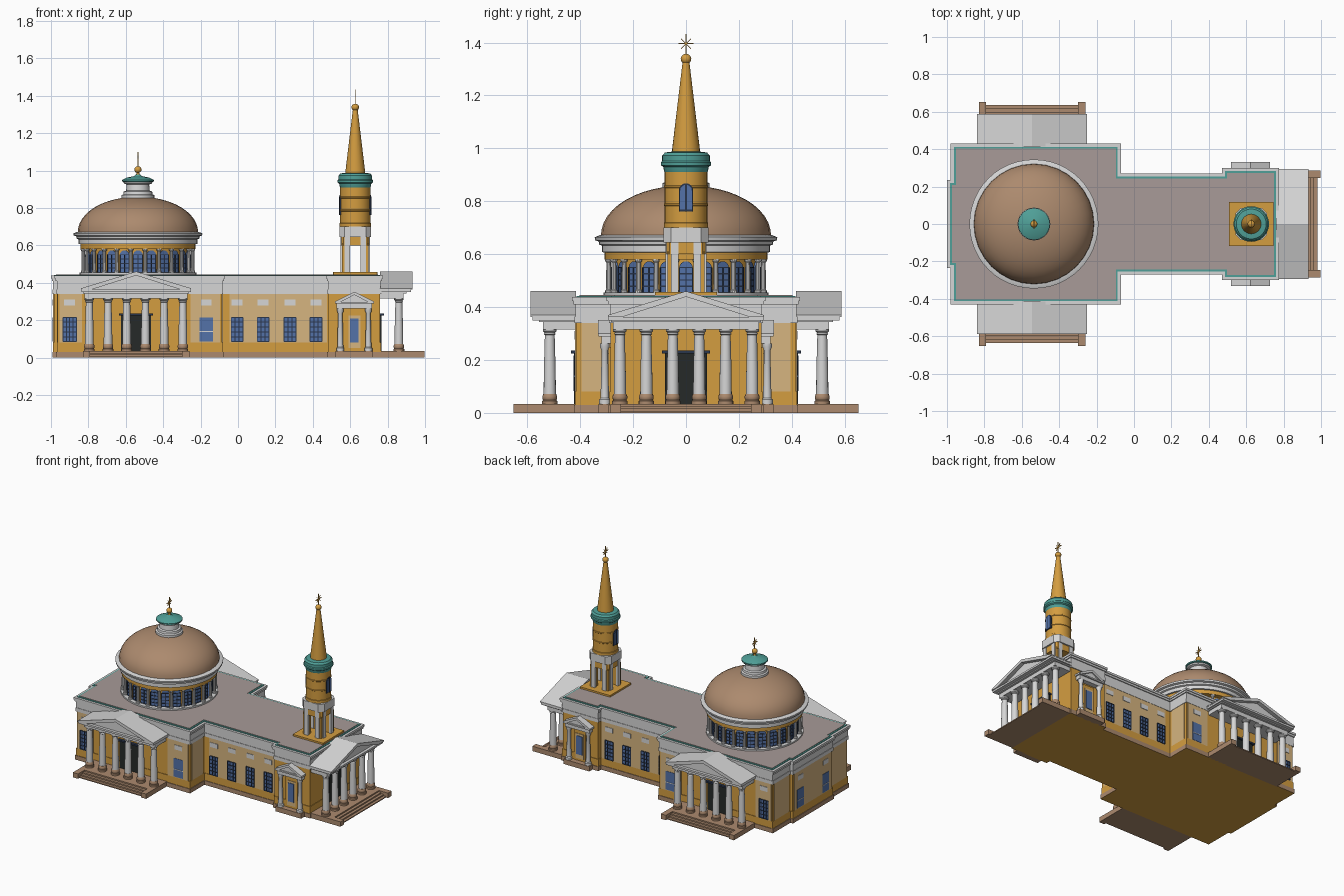
import bpy, bmesh, math
from mathutils import Matrix
from math import pi, sin, cos

if "Cube" in bpy.data.objects:
    bpy.data.objects.remove(bpy.data.objects["Cube"])

# ---------- colours ----------
def lin(c):
    c /= 255
    return c / 12.92 if c <= 0.04045 else ((c + 0.055) / 1.055) ** 2.4

M = {}
for n, rgb in dict(gold=(212, 157, 64), tan=(214, 181, 128), pale_grey=(214, 214, 214),
                   brown=(172, 138, 110), roof_grey=(168, 155, 152), teal=(80, 160, 152),
                   blue=(84, 114, 168), dark_frame=(42, 54, 76), black=(38, 42, 40)).items():
    M[n] = bpy.data.materials.new(n)
    M[n].diffuse_color = (*[lin(c) for c in rgb], 1)

# ---------- helpers ----------
def link(name, bm, mats, spots):
    bmesh.ops.recalc_face_normals(bm, faces=bm.faces)
    me = bpy.data.meshes.new(name)
    bm.to_mesh(me)
    bm.free()
    for m in mats:
        me.materials.append(M[m])
    for loc, ang in spots:
        ob = bpy.data.objects.new(name, me)
        ob.matrix_world = Matrix.Translation(loc) @ Matrix.Rotation(ang, 4, 'Z')
        bpy.context.collection.objects.link(ob)

def extrude(bm, bottom, top, idx):
    a = [bm.verts.new(p) for p in bottom]
    b = [bm.verts.new(p) for p in top]
    n = len(a)
    fs = [bm.faces.new(a), bm.faces.new(b)]
    fs += [bm.faces.new((a[i], a[(i + 1) % n], b[(i + 1) % n], b[i])) for i in range(n)]
    for f in fs:
        f.material_index = idx

def part(name, prisms, spots):
    """Upright outlines (u, z) pushed outwards from v0 to v1; angle 0 faces the front."""
    bm, mats = bmesh.new(), []
    for pts, v0, v1, m in prisms:
        if m not in mats:
            mats.append(m)
        extrude(bm, [(u, -v0, z) for u, z in pts], [(u, -v1, z) for u, z in pts], mats.index(m))
    link(name, bm, mats, spots)

def slab(name, pts, z0, z1, mat, under=None, loc=(0, 0, 0)):
    """Flat plan outline raised from z0 to z1."""
    bm = bmesh.new()
    extrude(bm, [(x, y, z0) for x, y in pts], [(x, y, z1) for x, y in pts], 0)
    bmesh.ops.recalc_face_normals(bm, faces=bm.faces)
    bm.normal_update()
    for f in bm.faces:
        if under and f.normal.z < -0.5:
            f.material_index = 1
    link(name, bm, [mat] + ([under] if under else []), [(loc, 0)])

def lathe(name, prof, mat, spots, seg=24):
    bm = bmesh.new()
    rings = [[bm.verts.new((r * cos(2 * pi * i / seg), r * sin(2 * pi * i / seg), z))
              for i in range(seg)] for r, z in prof]
    for a, b in zip(rings, rings[1:]):
        for i in range(seg):
            j = (i + 1) % seg
            bm.faces.new((a[i], a[j], b[j], b[i]))
    bm.faces.new(rings[0])
    bm.faces.new(rings[-1])
    link(name, bm, [mat], spots)

def R(u0, u1, z0, z1):
    return [(u0, z0), (u1, z0), (u1, z1), (u0, z1)]

def arch(w, z0, z1, n=8):
    return [(-w, z0), (w, z0)] + [(w * cos(pi * i / n), z1 - w + w * sin(pi * i / n)) for i in range(n + 1)]

def chevron(w, z, top, t):
    return [(-w, z), (w, z), (w, z + t), (0, top), (-w, z + t)]

def bars(w, z0, z1, cols, rows, v, t=0.0025):
    out = [R(-w + 2 * w * i / cols - t, -w + 2 * w * i / cols + t, z0, z1) for i in range(cols + 1)]
    out += [R(-w, w, z0 + (z1 - z0) * j / rows - t, z0 + (z1 - z0) * j / rows + t) for j in range(rows + 1)]
    return [(p, v, v + 0.004, 'dark_frame') for p in out]

# ---------- body ----------
half = [(-.985, -.22), (-.965, -.22), (-.965, -.415), (-.085, -.415), (-.085, -.255),
        (.485, -.255), (.485, -.285), (.76, -.285)]
plan = half + [(x, -y) for x, y in reversed(half)]

def grown(d):
    out, n = [], len(plan)
    for i, (x, y) in enumerate(plan):
        nx = ny = 0
        for (ax, ay), (bx, by) in ((plan[i - 1], (x, y)), ((x, y), plan[(i + 1) % n])):
            l = math.hypot(bx - ax, by - ay)
            nx += (by - ay) / l
            ny -= (bx - ax) / l
        out.append((x + d * nx, y + d * ny))
    return out

slab('plinth', grown(.008), 0, .03, 'brown', 'gold')
slab('wall_base', grown(.004), .03, .08, 'gold')
slab('walls', plan, .08, .345, 'gold')
slab('architrave', grown(.006), .34, .365, 'pale_grey')
slab('frieze', grown(.003), .365, .41, 'pale_grey')
slab('cornice_lower', grown(.010), .41, .423, 'pale_grey')
slab('cornice', grown(.015), .423, .438, 'pale_grey')
slab('roof_edge', grown(-.002), .438, .442, 'teal')
slab('roof', grown(-.012), .442, .445, 'roof_grey')

# tan wall fields, windows and panels on both long sides
for s, a in ((-1, 0), (1, pi)):
    for x0, x1, y in ((-.955, -.835, .415), (-.255, -.095, .415), (-.045, .475, .255)):
        w = (x1 - x0) / 2
        part('wall_field', [(R(-w, w, .08, .34), 0, .004, 'tan')], [(((x0 + x1) / 2, s * y, 0), a)])
    spots = [((x, s * .255, 0), a) for x in (-.005, .134, .278, .417)]
    part('nave_window', [(R(-.032, .032, .085, .215), 0, .006, 'blue')] + bars(.031, .085, .215, 3, 5, .006), spots)
    part('end_window', [(R(-.037, .037, .085, .215), 0, .006, 'blue')] + bars(.036, .085, .215, 4, 5, .006),
         [((-.9, s * .415, 0), a)])
    part('plain_window', [(R(-.036, .036, .085, .215), 0, .006, 'blue'),
                          (R(-.036, .036, .136, .141), 0, .008, 'pale_grey')], [((-.17, s * .415, 0), a)])
    part('wall_panel', [(R(-.029, .029, .278, .31), 0, .007, 'pale_grey')],
         spots + [((x, s * .415, 0), a) for x in (-.9, -.17)])
    part('inner_wall_field', [(R(-.06, .06, .08, .34), 0, .004, 'tan')], [((-.085, s * .335, 0), pi / 2)])
    part('rear_wall_field', [(R(-.08, .08, .08, .34), 0, .004, 'tan')], [((-.965, s * .32, 0), -pi / 2)])
part('rear_centre_field', [(R(-.205, .205, .08, .34), 0, .004, 'tan')], [((-.985, 0, 0), -pi / 2)])
part('rear_window', [(R(-.036, .036, .085, .215), 0, .006, 'blue'),
                     (R(-.036, .036, .136, .141), 0, .008, 'pale_grey'),
                     (R(-.029, .029, .278, .31), 0, .007, 'pale_grey')],
     [((-.985, y, 0), -pi / 2) for y in (-.14, .14)])

# ---------- three large porticos ----------
sites = [((-.545, -.415, 0), 0), ((.76, 0, 0), pi / 2), ((-.545, .415, 0), pi)]
def local(site, u, v):
    (x, y, _), a = site
    return ((x + u * cos(a) + v * sin(a), y + u * sin(a) - v * cos(a), 0), a)

part('portico_steps', [(R(-.285, .285, 0, .034), 0, .165, 'brown')] +
     [(R(-.25, .25, 0, .034 - .009 * i), .165, .165 + .019 * i, 'brown') for i in (1, 2, 3)] +
     [(R(u - .02, u + .02, 0, .034), .16, .237, 'brown') for u in (-.265, .265)], sites)
part('portico_beam', [(R(-.275, .275, .315, .348), 0, .125, 'pale_grey'),
                      (R(-.283, .283, .343, .352), 0, .14, 'pale_grey')], sites)
part('portico_pediment', [(R(-.293, .293, .35, .363), 0, .165, 'pale_grey'),
                          ([(-.28, .36), (.28, .36), (0, .445)], 0, .145, 'pale_grey'),
                          ([(-.295, .363), (-.24, .363), (0, .439), (.24, .363), (.295, .363),
                            (.295, .37), (0, .46), (-.295, .37)], 0, .172, 'pale_grey')], sites)
part('portico_door', [(R(-.08, .08, .034, .225), 0, .008, 'black'),
                      (R(-.09, .09, .225, .236), 0, .02, 'dark_frame')], sites)
cols = [local(st, -.25 + .1 * i, .1) for st in sites for i in range(6)]
lathe('column_base', [(.029, .034), (.029, .045), (.025, .048), (.028, .055), (.028, .063), (.024, .072)],
      'brown', cols, 16)
lathe('column', [(.023, .07), (.0225, .15), (.0185, .295), (.022, .298), (.019, .303), (.026, .309), (.026, .317)],
      'pale_grey', cols, 16)

# ---------- two small side porches ----------
porches = [((.622, -.285, 0), 0), ((.622, .285, 0), pi)]
part('side_porch', [(R(-.1, .1, 0, .034), 0, .045, 'brown'),
                    (R(-.095, .095, .262, .29), 0, .035, 'pale_grey'),
                    (R(-.104, .104, .288, .297), 0, .045, 'pale_grey'),
                    ([(-.095, .295), (.095, .295), (0, .338)], 0, .036, 'pale_grey'),
                    ([(-.104, .296), (-.075, .296), (0, .335), (.075, .296), (.104, .296),
                      (.104, .3), (0, .352), (-.104, .3)], 0, .047, 'pale_grey'),
                    (R(-.045, .045, .034, .25), 0, .008, 'gold'),
                    (R(-.032, .032, .05, .225), .008, .012, 'tan'),
                    (R(-.023, .023, .08, .21), .012, .016, 'blue')], porches)
lathe('porch_column', [(.021, .034), (.021, .05), (.016, .056), (.012, .235), (.018, .25), (.018, .263)],
      'pale_grey', [local(p, u, .022) for p in porches for u in (-.075, .075)], 12)

# ---------- drum and dome ----------
C = [((-.535, 0, 0), 0)]
def round_spots(r, n, off=0):
    return [((-.535 + r * sin(2 * pi * (i + off) / n), -r * cos(2 * pi * (i + off) / n), 0),
             2 * pi * (i + off) / n) for i in range(n)]

lathe('drum_base', [(.312, .44), (.312, .455)], 'pale_grey', C, 48)
lathe('drum_wall', [(.275, .44), (.275, .59)], 'gold', C, 48)
lathe('drum_band', [(.275, .58), (.308, .58), (.308, .612), (.275, .612)], 'gold', C, 48)
part('drum_window', [(arch(.026, .455, .573), -.005, .005, 'blue')] + bars(.025, .455, .55, 2, 4, .005, .0022),
     round_spots(.275, 24))
lathe('drum_column', [(.013, .455), (.013, .463), (.01, .466), (.0088, .568), (.014, .575), (.014, .582)],
      'pale_grey', round_spots(.295, 24, .5), 10)
lathe('drum_cornice', [(.3, .605), (.318, .608), (.318, .632), (.328, .636), (.33, .648), (.343, .652),
                       (.345, .664), (.325, .672), (.3, .672)], 'pale_grey', C, 48)
lathe('dome', [(.322 * cos(t * pi / 24), .665 + .195 * sin(t * pi / 24) ** .95) for t in range(12)], 'brown', C, 32)
lathe('lantern', [(.088, .845), (.088, .868), (.078, .873), (.076, .888), (.063, .892), (.06, .925),
                  (.075, .93), (.078, .942)], 'pale_grey', C)
lathe('lantern_cap', [(.075, .938), (.085, .942), (.085, .95), (.06, .962), (.02, .97), (.012, .978)], 'teal', C)

# ---------- bell tower ----------
T = [((.627, 0, 0), 0)]
def square(w, c):
    return [(w - c, -w), (w, c - w), (w, w - c), (w - c, w), (c - w, w), (-w, w - c), (-w, c - w), (c - w, -w)]

slab('tower_base', square(.118, .001), .444, .457, 'gold', loc=T[0][0])
quarter = [(T[0][0], i * pi / 2) for i in range(4)]
part('tower_pier', [(R(.034, .07, .457, .61), .034, .07, 'gold')], quarter)
part('tower_post', [(R(s * .043 - .014, s * .043 + .014, .457, .65), .06, .078, 'pale_grey')
                    for s in (-1, 1)], quarter)
slab('tower_lintel', square(.074, .012), .6, .65, 'gold', loc=T[0][0])
slab('tower_entablature', square(.085, .028), .645, .7, 'pale_grey', loc=T[0][0])
lathe('tower_shaft', [(.084, .7), (.084, .718), (.081, .72), (.081, .782), (.084, .784), (.084, .79),
                      (.081, .792), (.081, .85), (.083, .852), (.083, .858), (.081, .86), (.081, .915)], 'gold', T, 32)
part('tower_window', [(arch(.027, .762, .868), .07, .083, 'dark_frame'),
                      (arch(.022, .768, .862), .083, .085, 'blue'),
                      (R(-.003, .003, .762, .862), .08, .087, 'dark_frame')], [quarter[1], quarter[3]])
lathe('tower_cap', [(.08, .908), (.083, .915), (.086, .93), (.095, .936), (.095, .947), (.09, .952),
                    (.09, .972), (.08, .984), (.05, .988)], 'teal', T, 32)
lathe('spire', [(.053, .984), (.052, 1.0), (.013, 1.325)], 'gold', T, 24)

# ---------- gilt balls and crosses ----------
for x, z, r in ((.627, 1.338, .019), (-.535, 1.005, .018)):
    ball = [(r * sin(pi * t / 10) + .001, z - r * cos(pi * t / 10)) for t in range(11)]
    lathe('finial_ball', [(.012, z - r - .02), (.008, z - r)] + ball, 'gold', [((x, 0, 0), 0)], 16)
    b, c = z + r, z + .058
    diag = [[(-.018, c - s * .018 - .002), (-.018, c - s * .018 + .002),
             (.018, c + s * .018 + .002), (.018, c + s * .018 - .002)] for s in (-1, 1)]
    part('cross', [(p, -.002, .002, 'gold') for p in
                   [R(-.0025, .0025, b - .004, z + .094), R(-.028, .028, c - .0025, c + .0025)] + diag],
         [((x, 0, 0), pi / 2)])

# ---------- shading ----------
for ob in bpy.context.scene.objects:
    ob.select_set(True)
bpy.context.view_layer.objects.active = bpy.context.scene.objects[0]
bpy.ops.object.shade_smooth_by_angle(angle=math.radians(32))

for m in bpy.data.materials:
    if m.users and not m.is_grease_pencil:
        m.use_nodes = True
        m.node_tree.nodes["Principled BSDF"].inputs["Base Color"].default_value = m.diffuse_color
